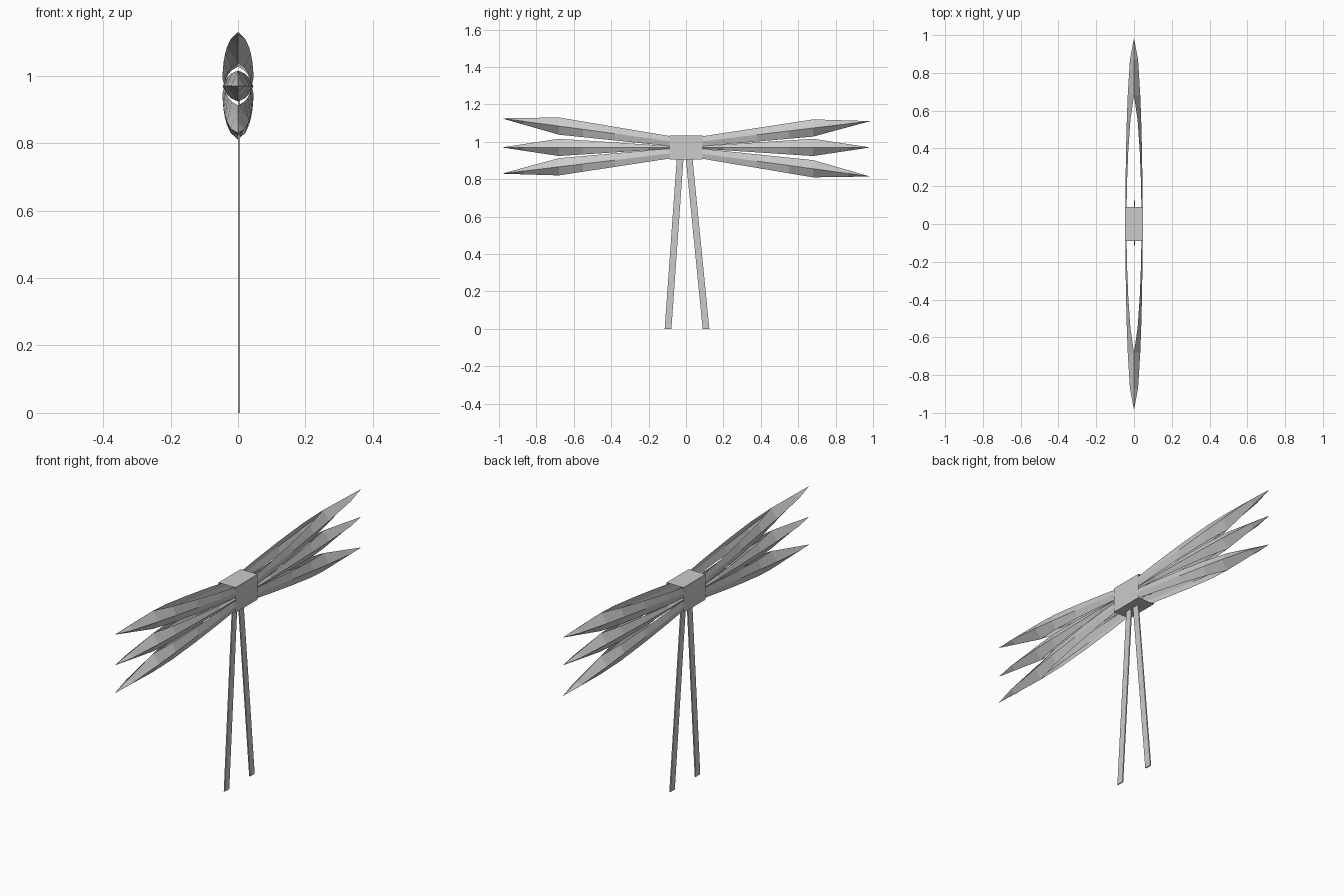
import bpy
import bmesh
import math
from mathutils import Vector

old = bpy.data.objects.get("Cube")
if old:
    bpy.data.objects.remove(old, do_unlink=True)

CENTRE_Z = 0.97
TIP_Y = 0.985
RIDGE_Y = 0.68

grey = bpy.data.materials.new("light grey")
grey.use_nodes = True
colour = (0.6, 0.6, 0.6, 1)
grey.diffuse_color = colour
grey.node_tree.nodes["Principled BSDF"].inputs["Base Color"].default_value = colour


def make_object(name, bm):
    bmesh.ops.remove_doubles(bm, verts=bm.verts, dist=0.0001)
    bmesh.ops.recalc_face_normals(bm, faces=bm.faces)
    mesh = bpy.data.meshes.new(name)
    bm.to_mesh(mesh)
    bm.free()
    mesh.materials.append(grey)
    obj = bpy.data.objects.new(name, mesh)
    bpy.context.collection.objects.link(obj)
    return obj


def loop_section(y, side, level, end):
    """Upper edge, outer fold and lower edge of one side of a loop."""
    fold_x = 0.046 * math.sqrt(max(0, 1 - (y / TIP_Y) ** 2))
    mid = CENTRE_Z
    root_half = 0.002
    if level:
        mid += level * (0.022 + 0.126 * y / TIP_Y) - end * 0.0075 * y / TIP_Y
        root_half = 0.024
    if y < RIDGE_Y:
        edge_x = 0.04 * (1 - (y / RIDGE_Y) ** 2) ** 0.7
        half = root_half + (0.046 - root_half) * y / RIDGE_Y
    else:
        edge_x = 0
        half = 0.046 * (TIP_Y - y) / (TIP_Y - RIDGE_Y)
    return [Vector((side * x, end * y, mid + dz))
            for x, dz in ((edge_x, half), (fold_x, 0), (edge_x, -half))]


def ribbon_loop(name, level, end):
    """Two folded strips that open at the sleeve and close into a point."""
    bm = bmesh.new()
    stations = (0, 0.2, 0.38, 0.55, RIDGE_Y, 0.87, TIP_Y)
    for side in (-1, 1):
        rows = [[bm.verts.new(p) for p in loop_section(y, side, level, end)]
                for y in stations]
        for a, b in zip(rows, rows[1:]):
            for i in range(2):
                bm.faces.new((a[i], a[i + 1], b[i + 1], b[i]))
    bmesh.ops.dissolve_degenerate(bm, dist=0.0001, edges=bm.edges)
    make_object(name, bm)


# Three pointed loops at each end
for end, end_name in ((-1, "front"), (1, "back")):
    for level, level_name in ((-1, "lower"), (0, "middle"), (1, "upper")):
        ribbon_loop(f"{end_name}_{level_name}_loop", level, end)

# Central sleeve, open towards the loops
bm = bmesh.new()
bmesh.ops.create_cube(bm, size=1)
bmesh.ops.scale(bm, vec=(0.095, 0.178, 0.128), verts=bm.verts)
bm.normal_update()
ends = [f for f in bm.faces if abs(f.normal.y) > 0.5]
bmesh.ops.delete(bm, geom=ends, context="FACES_ONLY")
sleeve = make_object("sleeve", bm)
sleeve.location.z = CENTRE_Z


# Two thin hanging tails
def tail(name, foot_y, top_y):
    bm = bmesh.new()
    bmesh.ops.create_cube(bm, size=1)
    for v in bm.verts:
        high = v.co.z > 0
        centre = top_y if high else foot_y
        v.co = (0.003 + v.co.x * 0.006, centre + v.co.y * 0.036,
                0.93 if high else 0)
    make_object(name, bm)


tail("front_tail", -0.096, -0.03)
tail("back_tail", 0.107, 0.015)
